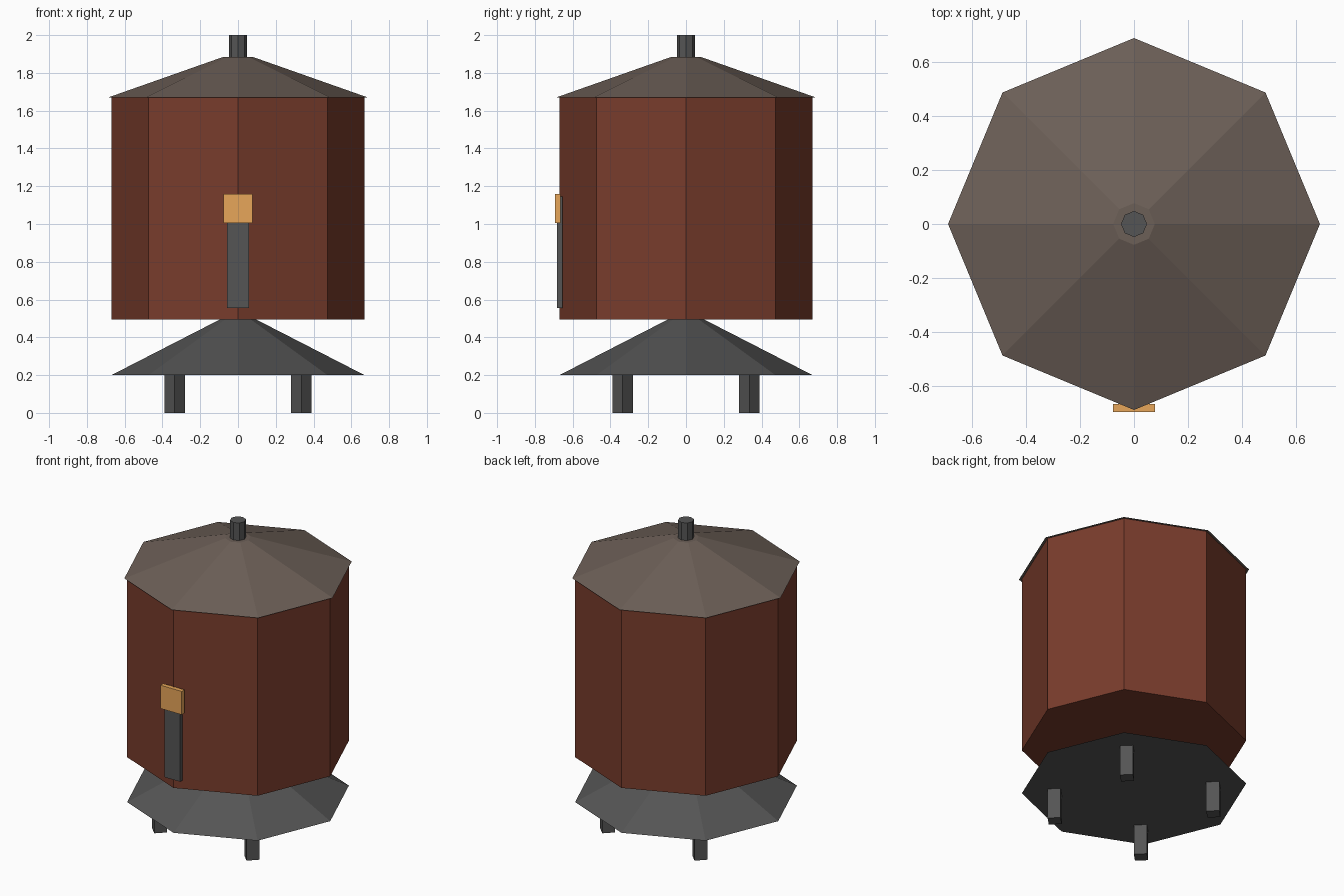
import bpy
from math import pi

if "Cube" in bpy.data.objects:
    bpy.data.objects.remove(bpy.data.objects["Cube"])


def material(name, rgb):
    m = bpy.data.materials.new(name)
    m.diffuse_color = (*rgb, 1)
    m.use_nodes = True
    m.node_tree.nodes["Principled BSDF"].inputs["Base Color"].default_value = m.diffuse_color
    return m


RUST = material("rust_paint", (0.19, 0.045, 0.025))
ROOF = material("roof_brown", (0.15, 0.115, 0.095))
STEEL = material("dark_steel", (0.09, 0.09, 0.09))
AMBER = material("amber", (0.80, 0.38, 0.10))


def prism(name, mat, sides, r_low, r_top, z0, z1, x=0, y=0):
    """Flat-sided tapered prism with a corner on each axis."""
    bpy.ops.mesh.primitive_cone_add(vertices=sides, radius1=r_low, radius2=r_top,
                                    depth=z1 - z0, location=(x, y, (z0 + z1) / 2))
    ob = bpy.context.object
    ob.name = name
    ob.data.materials.append(mat)
    return ob


def box(name, mat, lo, hi):
    bpy.ops.mesh.primitive_cube_add(size=1, location=[(a + b) / 2 for a, b in zip(lo, hi)])
    ob = bpy.context.object
    ob.name = name
    ob.scale = [b - a for a, b in zip(lo, hi)]
    ob.data.materials.append(mat)
    return ob


# Tank, roof, vent and skirt
prism("tank_body", RUST, 8, 0.67, 0.67, 0.495, 1.67)
prism("roof", ROOF, 8, 0.687, 0.077, 1.67, 1.885)
prism("vent_pipe", STEEL, 8, 0.048, 0.048, 1.88, 2.0)
prism("base_skirt", STEEL, 8, 0.67, 0.095, 0.2, 0.495)

# Four diagonal legs
for sx, side in ((-1, "left"), (1, "right")):
    for sy, end in ((-1, "front"), (1, "back")):
        prism(f"{end}_{side}_leg", STEEL, 4, 0.055, 0.055, 0, 0.2, sx * 0.335, sy * 0.335)

# Front strip with amber panel
box("front_strip", STEEL, (-0.057, -0.682, 0.555), (0.057, -0.655, 1.145))
box("front_panel", AMBER, (-0.077, -0.694, 1.005), (0.077, -0.665, 1.158))
